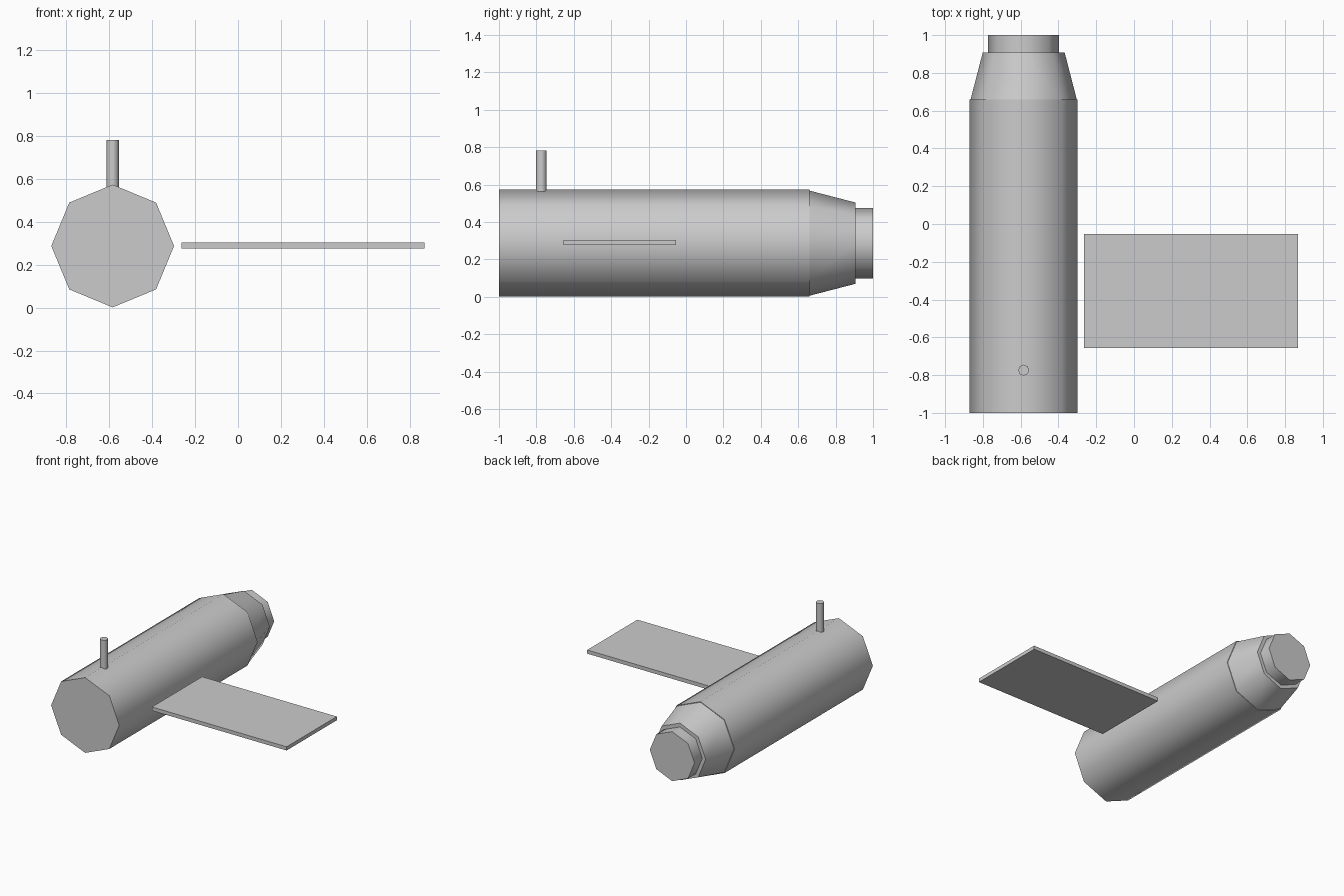
import bpy
import math

if "Cube" in bpy.data.objects:
    bpy.data.objects.remove(bpy.data.objects["Cube"])

CX, CZ = -0.584, 0.287  # axis of the fuselage


def smooth(obj):
    bpy.ops.object.shade_smooth_by_angle(angle=math.radians(50))
    return obj


def barrel(name, y0, y1, r0, r1):
    """Eight-sided section along y, from radius r0 to r1."""
    bpy.ops.mesh.primitive_cone_add(
        vertices=8, radius1=r0, radius2=r1, depth=y1 - y0,
        location=(CX, (y0 + y1) / 2, CZ),
        rotation=(-math.pi / 2, 0, 0))
    obj = bpy.context.object
    obj.name = name
    return smooth(obj)


# Fuselage, tapered section and end cap
barrel("fuselage", -1.0, 0.66, 0.286, 0.286)
barrel("tapered_section", 0.66, 0.907, 0.281, 0.217)
barrel("end_cap", 0.907, 1.0, 0.188, 0.188)

# Upright post
z0, z1 = 0.562, 0.782
bpy.ops.mesh.primitive_cylinder_add(
    vertices=8, radius=0.029, depth=z1 - z0,
    location=(CX, -0.774, (z0 + z1) / 2))
bpy.context.object.name = "post"
smooth(bpy.context.object)

# Single flat wing, set just off the fuselage
bpy.ops.mesh.primitive_cube_add(size=1, location=(0.302, -0.355, 0.29))
wing = bpy.context.object
wing.name = "wing"
wing.scale = (1.132, 0.602, 0.028)
bpy.ops.object.transform_apply(location=False, rotation=False, scale=True)
